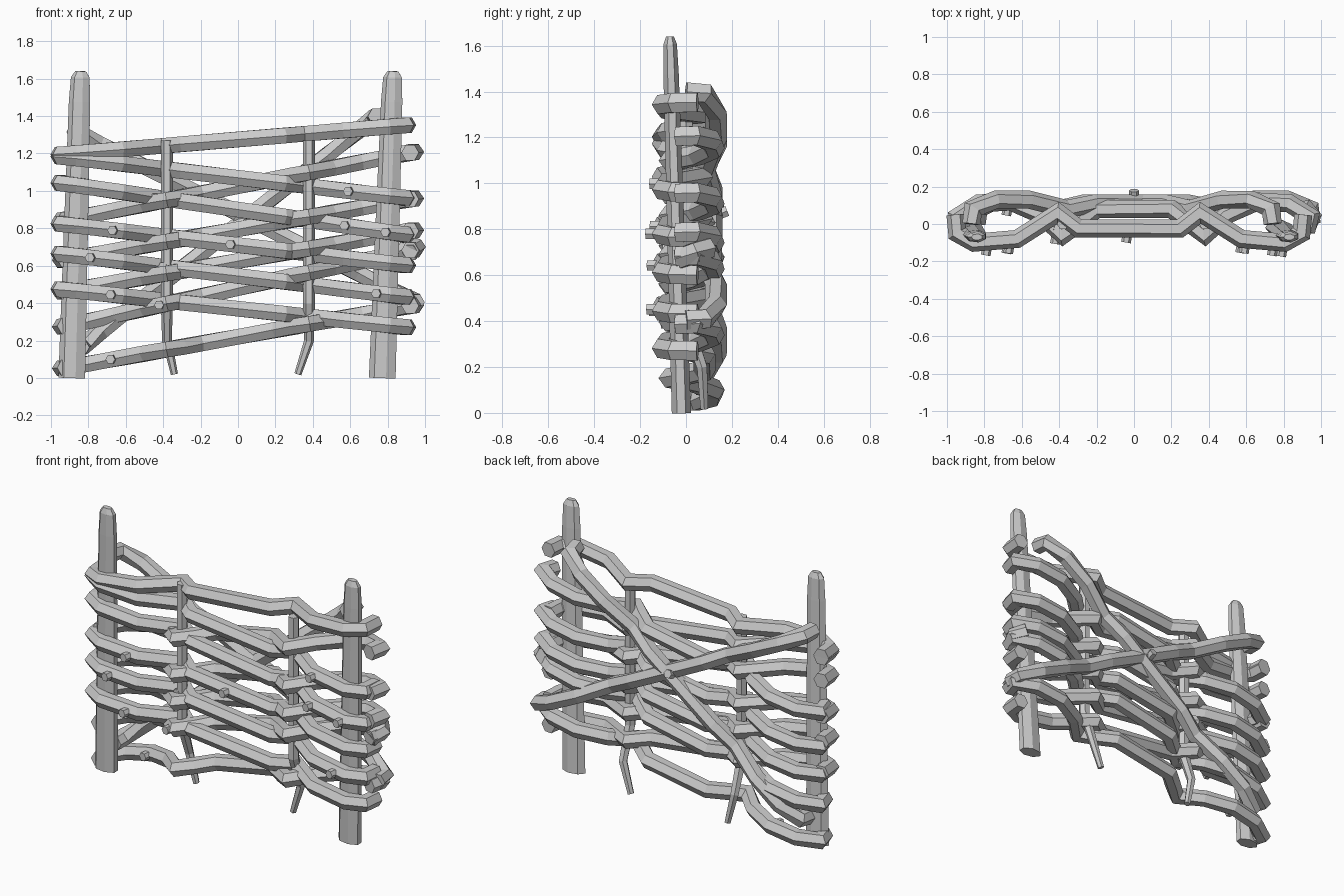
import bpy, bmesh, math
from mathutils import Vector

old = bpy.data.objects.get("Cube")
if old:
    bpy.data.objects.remove(old)

wood = bpy.data.materials.new("pale grey wood")
wood.use_nodes = True
grey = (0.6, 0.6, 0.6, 1)
wood.diffuse_color = grey
wood.node_tree.nodes["Principled BSDF"].inputs["Base Color"].default_value = grey

HEIGHT = 1.64
POST = 0.83
STAKE = 0.38
ROD = 0.048
TWIG = 0.026
UP = Vector((0, 0, 1))
BACKWARD = Vector((0, 1, 0))


def sweep(name, path, width, depth, sides=6, up=UP, taper=None):
    """Loft a faceted bar along path, scaled at each point by taper."""
    points = [Vector(point) for point in path]
    scales = taper or [1] * len(points)
    last = len(points) - 1
    bm = bmesh.new()
    rings = []
    for index, point in enumerate(points):
        before = points[max(index - 1, 0)]
        after = points[min(index + 1, last)]
        incoming = (point - before).normalized()
        outgoing = (after - point).normalized()
        tangent = (incoming + outgoing).normalized()
        side = tangent.cross(up).normalized()
        top = side.cross(tangent)
        # Widen the ring at a bend so the bar keeps its thickness
        mitre = 1 / max(0.8, incoming.dot(tangent)) if 0 < index < last else 1
        ring = []
        for corner in range(sides):
            angle = math.tau * corner / sides
            offset = side * math.cos(angle) * width * mitre + top * math.sin(angle) * depth
            ring.append(bm.verts.new(point + offset * scales[index]))
        rings.append(ring)
    for lower, upper in zip(rings, rings[1:]):
        for corner in range(sides):
            following = (corner + 1) % sides
            bm.faces.new((lower[corner], lower[following], upper[following], upper[corner]))
    bm.faces.new(rings[0])
    bm.faces.new(rings[-1])
    bmesh.ops.recalc_face_normals(bm, faces=bm.faces)
    mesh = bpy.data.meshes.new(name)
    bm.to_mesh(mesh)
    bm.free()
    mesh.materials.append(wood)
    obj = bpy.data.objects.new(name, mesh)
    bpy.context.collection.objects.link(obj)


def rod_path(half_plan, start, end, shift=0.0, scale=1.0):
    """Mirror a half plan about the middle and slope it evenly from start to end."""
    plan = [(-x, y) for x, y in reversed(half_plan)] + half_plan
    path = []
    for x, y in plan:
        x = x * scale + shift
        path.append(Vector((x, y, start + (end - start) * (x + 1) / 2)))
    return path


def point_on(path, x):
    """The point where a rod path passes x."""
    for before, after in zip(path, path[1:]):
        if before.x <= x < after.x:
            return before.lerp(after, (x - before.x) / (after.x - before.x))


def add_stubs(name, path, positions):
    """Cut twigs poking out of the front of a rod."""
    for number, x in enumerate(positions, start=1):
        root = point_on(path, x)
        tip = root - BACKWARD * (ROD + TWIG)
        tip.x -= TWIG / 2
        sweep(f"{name}_stub_{number}", [root, tip], TWIG, TWIG)


# End posts, leaning slightly, with blunt tapered tips
for name, foot, head in (("right_post", -0.885, -0.84), ("left_post", 0.775, 0.83)):
    path = []
    for level in (0, 0.5, 0.9, 0.98, 1):
        path.append((foot + (head - foot) * level, -0.02 - level * 0.05, HEIGHT * level))
    sweep(name, path, 0.075, 0.043, sides=7, up=BACKWARD, taper=(1, 0.9, 0.8, 0.7, 0.4))

# Thin upright stakes, kicked back and sideways at the foot
for name, x, kick in (("right_stake", -STAKE, 0.04), ("left_stake", STAKE, -0.06)):
    path = [(x + kick, 0.08, 0.02), (x, 0.07, 0.2), (x, 0, 0.4), (x, 0, 1.27)]
    sweep(name, path, 0.032, 0.032, up=BACKWARD, taper=(0.6, 0.8, 1, 1))

# Rods passing in front of the posts and behind the stakes
front_half = [(0.27, -0.025), (STAKE, 0.06), (0.6, -0.08), (POST, -0.1),
              (0.92, -0.05), (0.93, 0.05)]
front_rods = [
    (1.19, 1.36, ()),
    (1.19, 0.95, (0.6,)),
    (1.05, 0.75, (-0.43, 0.58, 0.8)),
    (0.83, 0.59, (-0.66, -0.03)),
    (0.67, 0.42, (-0.78, -0.39, 0.75)),
    (0.48, 0.26, (-0.67,)),
]
for number, (start, end, stubs) in enumerate(front_rods, start=1):
    name = f"front_rod_{number}"
    path = rod_path(front_half, start, end, shift=-0.025)
    sweep(name, path, ROD, ROD)
    add_stubs(name, path, stubs)

# Rods passing behind the posts and in front of the stakes
back_half = [(0.2, 0.08), (0.3, 0), (STAKE, -0.06), (0.5, 0.05), (0.66, 0.12),
             (POST, 0.11), (0.94, 0.04), (0.92, -0.04)]
back_rods = [
    (0.04, 0.4, (-0.67,)),
    (0.26, 0.7, (-0.41,)),
    (0.45, 0.8, ()),
    (0.62, 0.97, ()),
    (0.83, 1.22, ()),
]
for number, (start, end, stubs) in enumerate(back_rods, start=1):
    name = f"back_rod_{number}"
    path = rod_path(back_half, start, end)
    sweep(name, path, ROD, ROD)
    add_stubs(name, path, stubs)

# Two long braces crossing on the back
brace_half = [(0.25, 0.11), (0.4, 0.08), (0.6, 0.13), (0.78, 0.13), (0.9, 0.08), (0.91, 0)]
falling = rod_path(brace_half, 1.38, 0.38, shift=0.04)
rising = rod_path(brace_half, 0.04, 1.6, shift=-0.05, scale=0.87)
sweep("falling_brace", falling, ROD, ROD)
sweep("rising_brace", rising, ROD, ROD)

# Knobbly rod end bulging past the left post
sweep("rod_end", [(0.9, 0.1, 0.72), (0.95, 0.04, 0.7), (0.92, -0.03, 0.67)], ROD, ROD)

# Single twig on the back
sweep("back_twig", [(0, 0.08, 0.84), (0, 0.18, 0.88)], TWIG, TWIG)
